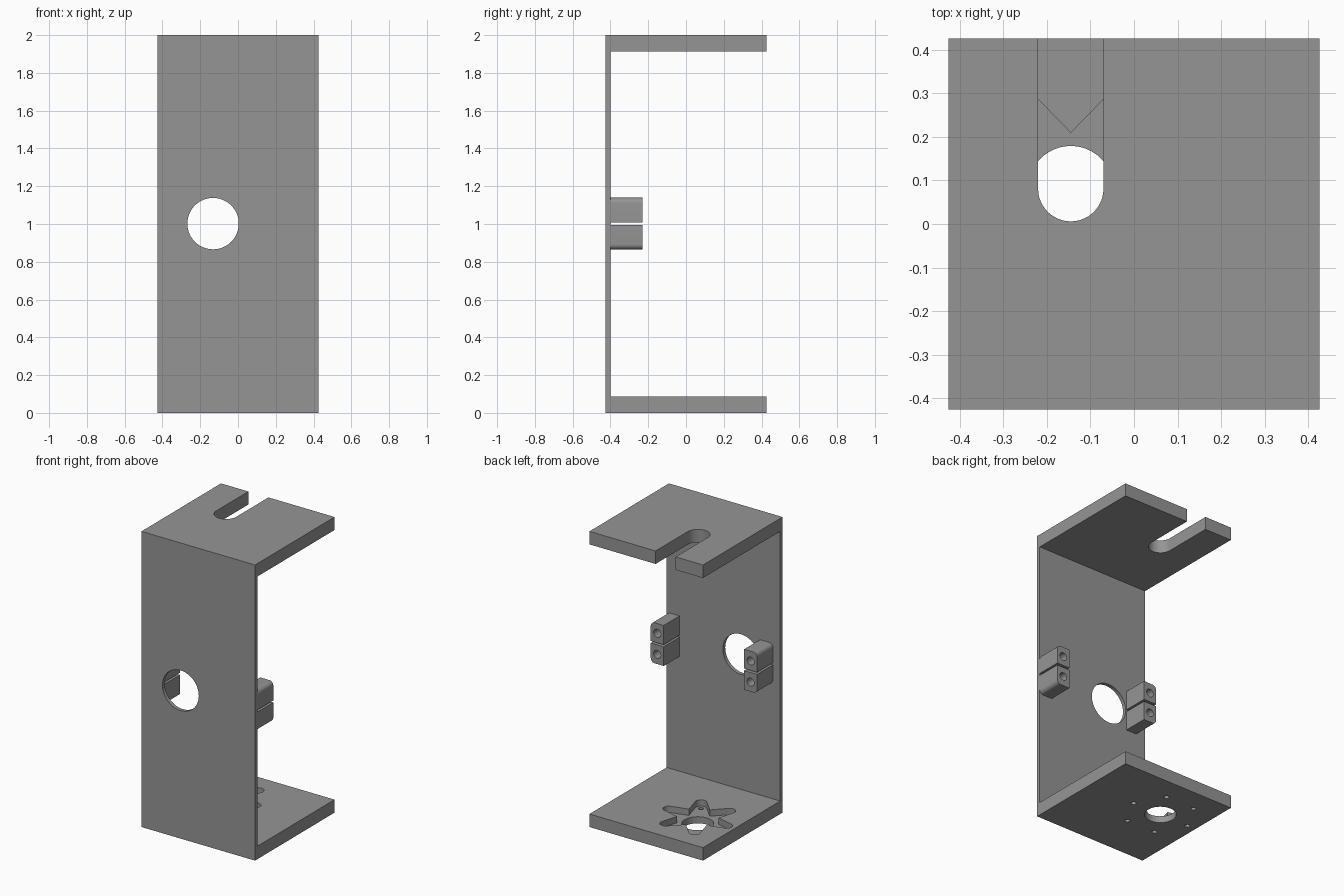
import bpy, bmesh, math
from mathutils import Vector

if "Cube" in bpy.data.objects:
    bpy.data.objects.remove(bpy.data.objects["Cube"])

gray = bpy.data.materials.new("plain gray")
gray.diffuse_color = (0.3, 0.3, 0.3, 1)
gray.use_nodes = True
gray.node_tree.nodes["Principled BSDF"].inputs["Base Color"].default_value = gray.diffuse_color


def prism(name, pts, a, b, axis):
    """Extrude a 2D outline from a to b along the given axis."""
    place = {"x": lambda u, v, w: (w, u, v),
             "y": lambda u, v, w: (u, w, v),
             "z": lambda u, v, w: (u, v, w)}[axis]
    bm = bmesh.new()
    face = bm.faces.new([bm.verts.new(place(u, v, a)) for u, v in pts])
    ext = bmesh.ops.extrude_face_region(bm, geom=[face])
    moved = [g for g in ext["geom"] if isinstance(g, bmesh.types.BMVert)]
    bmesh.ops.translate(bm, verts=moved, vec=Vector(place(0, 0, b - a)))
    bmesh.ops.recalc_face_normals(bm, faces=bm.faces)
    mesh = bpy.data.meshes.new(name)
    bm.to_mesh(mesh)
    bm.free()
    mesh.materials.append(gray)
    obj = bpy.data.objects.new(name, mesh)
    bpy.context.collection.objects.link(obj)
    return obj


def arc(cx, cy, r, start, end, n):
    """Points on an arc, angles in degrees."""
    return [(cx + r * math.cos(math.radians(start + (end - start) * i / n)),
             cy + r * math.sin(math.radians(start + (end - start) * i / n)))
            for i in range(n + 1)]


def circle(cx, cy, r, n=48):
    return arc(cx, cy, r, 0, 360, n)[:-1]


def cut(obj, cutters):
    """Subtract the cutters, apply, and remove them."""
    bpy.ops.object.select_all(action="DESELECT")
    bpy.context.view_layer.objects.active = obj
    obj.select_set(True)
    for c in cutters:
        c.hide_render = True
        mod = obj.modifiers.new("cut", "BOOLEAN")
        mod.operation, mod.solver, mod.object = "DIFFERENCE", "EXACT", c
        bpy.ops.object.modifier_apply(modifier=mod.name)
        bpy.data.objects.remove(c)
    bpy.ops.object.shade_smooth_by_angle(angle=math.radians(30))


H = 0.425        # half width and half depth
T = 0.088        # thickness of the end plates
WALL = -0.40     # inner face of the upright wall
CX, CY = -0.145, 0.081   # shared axis of slot and horn pocket

# C-shaped bracket: upright wall with a base plate and a top plate
bracket = prism("bracket", [(-H, 0), (H, 0), (H, T), (WALL, T), (WALL, 2 - T),
                            (H, 2 - T), (H, 2), (-H, 2)], -H, H, "x")

# Six-armed tapered pocket outline
star = []
for k in range(6):
    ang = 60 * k
    v, t = math.radians(ang - 30), math.radians(ang)
    star.append((CX + 0.128 * math.cos(v), CY + 0.128 * math.sin(v)))
    star += arc(CX + 0.217 * math.cos(t), CY + 0.217 * math.sin(t), 0.036,
                ang - 77, ang + 77, 10)

# Round-ended slot, open towards the back
slot = [(CX + 0.075, 0.6), (CX - 0.075, 0.6)] + arc(CX, CY, 0.075, 180, 360, 24)

cutters = [prism("wall_hole_cutter", circle(-0.132, 1.002, 0.136, 64), -0.6, -0.3, "y"),
           prism("slot_cutter", slot, 1.8, 2.1, "z"),
           prism("pocket_cutter", star, 0.045, 0.2, "z"),
           prism("axle_hole_cutter", circle(CX, CY, 0.098), -0.1, 0.2, "z")]
for k in range(6):
    t = math.radians(60 * k)
    cutters.append(prism("screw_hole_cutter",
                         circle(CX + 0.217 * math.cos(t), CY + 0.217 * math.sin(t), 0.016, 20),
                         -0.1, 0.2, "z"))
cut(bracket, cutters)

# Split mounting blocks with rounded outer corners and screw holes
W, ZM, GAP, TOP, R = 0.097, 1.002, 0.007, 0.137, 0.028
for side, inner, sx in (("right", 0.328, 1), ("left", -0.274, -1)):
    for level, sz in (("upper", 1), ("lower", -1)):
        outline = [(0, GAP), (W, GAP)] + arc(W - R, TOP - R, R, 0, 90, 8) + [(0, TOP)]
        block = prism(f"{side}_{level}_mounting_block",
                      [(inner + sx * u, ZM + sz * v) for u, v in outline],
                      WALL, -0.23, "y")
        cut(block, [prism("block_hole_cutter",
                          circle(inner + sx * W / 2, ZM + sz * 0.071, 0.027, 24),
                          -0.395, -0.1, "y")])
